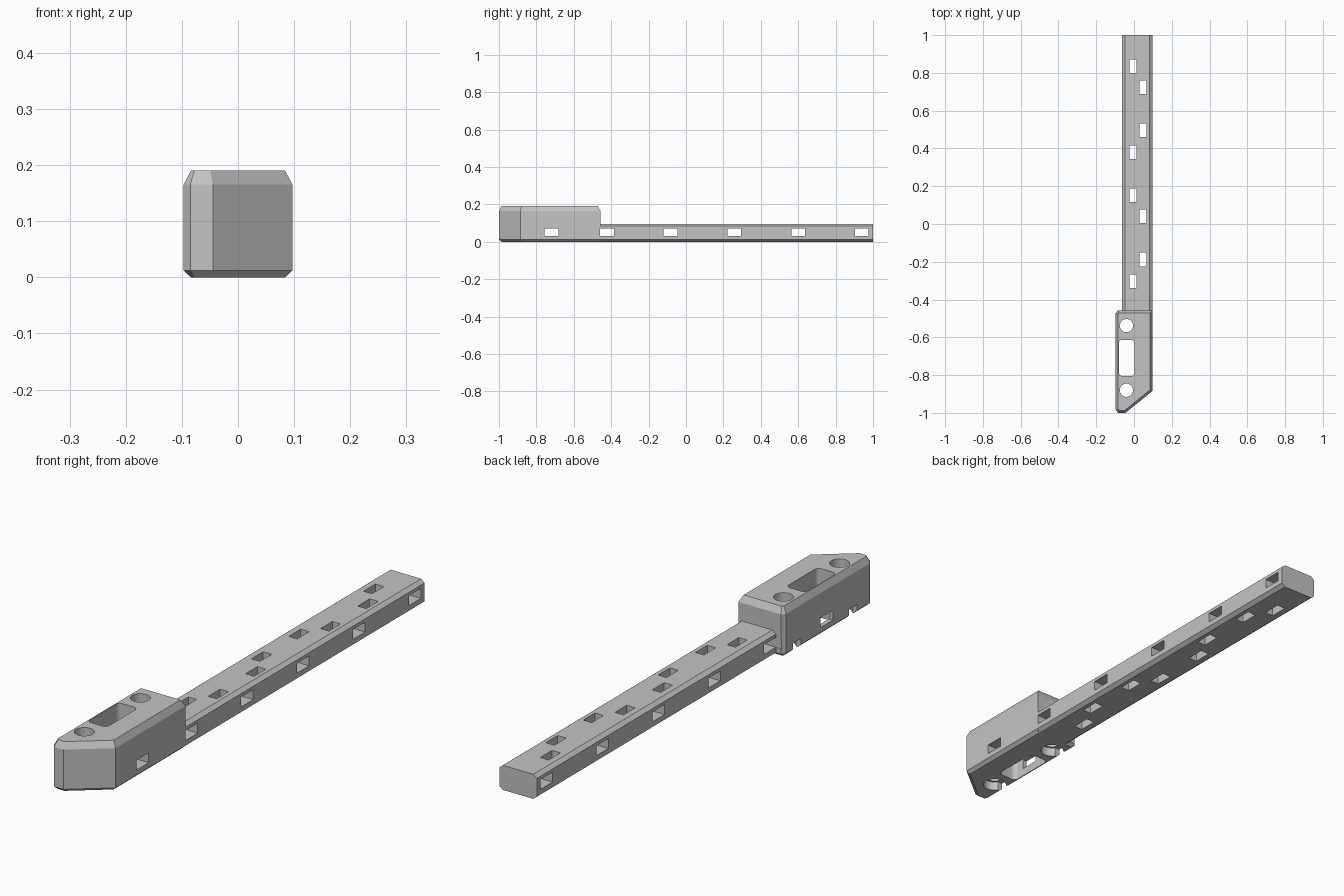
import bpy, bmesh
from math import cos, sin, pi, radians
from mathutils import Vector

cube = bpy.data.objects.get("Cube")
if cube:
    bpy.data.objects.remove(cube, do_unlink=True)

grey = bpy.data.materials.new("plain grey")
grey.use_nodes = True
grey.diffuse_color = (0.55, 0.55, 0.55, 1)
grey.node_tree.nodes["Principled BSDF"].inputs["Base Color"].default_value = (0.55, 0.55, 0.55, 1)


def loft(name, rings):
    """Closed solid through matching rings of points."""
    bm = bmesh.new()
    loops = [[bm.verts.new(p) for p in ring] for ring in rings]
    for a, b in zip(loops, loops[1:]):
        for i in range(len(a)):
            j = (i + 1) % len(a)
            bm.faces.new((a[i], a[j], b[j], b[i]))
    bm.faces.new(loops[0])
    bm.faces.new(loops[-1])
    bmesh.ops.recalc_face_normals(bm, faces=bm.faces)
    mesh = bpy.data.meshes.new(name)
    bm.to_mesh(mesh)
    bm.free()
    mesh.materials.append(grey)
    ob = bpy.data.objects.new(name, mesh)
    bpy.context.collection.objects.link(ob)
    return ob


def inset(points, d):
    """Mitred inward offset of a clockwise outline."""
    pts = [Vector(p) for p in points]
    result = []
    for i, p in enumerate(pts):
        e1 = (p - pts[i - 1]).normalized()
        e2 = (pts[(i + 1) % len(pts)] - p).normalized()
        n1, n2 = Vector((-e1.y, e1.x)), Vector((-e2.y, e2.x))
        result.append(p + (n1 + n2) * d / (1 + n1.dot(n2)))
    return result


def prism(name, outline, z0, z1):
    return loft(name, [[(p[0], p[1], z) for p in outline] for z in (z0, z1)])


def box(name, x0, x1, y0, y1, z0, z1):
    return prism(name, [(x0, y0), (x1, y0), (x1, y1), (x0, y1)], z0, z1)


def circle(x, y, r, n=40):
    return [(x + r * cos(2 * pi * i / n), y + r * sin(2 * pi * i / n)) for i in range(n)]


def rounded(x0, x1, y0, y1, r, n=6):
    corners = [(x1 - r, y1 - r), (x0 + r, y1 - r), (x0 + r, y0 + r), (x1 - r, y0 + r)]
    return [(cx + r * cos((k + i / n) * pi / 2), cy + r * sin((k + i / n) * pi / 2))
            for k, (cx, cy) in enumerate(corners) for i in range(n + 1)]


# Long bar with chamfered long edges
L, R, C = -0.063, 0.097, 0.015
section = [(L + C, 0), (R - C, 0), (R, 0.012), (R, 0.083), (R - C, 0.095),
           (L + C, 0.095), (L, 0.083), (L, 0.012)]
body = loft("bar_with_mounting_block", [[(x, y, z) for x, z in section] for y in (-0.52, 1)])

# Mounting block with a slanted nose and chamfered rims
outline = [(R, -0.458), (-0.085, -0.458), (-0.097, -0.472), (-0.097, -0.982),
           (-0.085, -1), (-0.045, -1), (R, -0.885)]
small = inset(outline, 0.013)
block = loft("block", [[(p[0], p[1], z) for p in ring] for ring, z in
                       ((small, 0), (outline, 0.012), (outline, 0.165), (small, 0.19))])

# Cutters: rectangular holes down through the bar
cutters = []
for x, ys in ((-0.006, (0.836, 0.38, 0.152, -0.304)), (0.048, (0.724, 0.496, 0.04, -0.188))):
    for y in ys:
        cutters.append(box("hole", x - 0.018, x + 0.018, y - 0.036, y + 0.036, -0.1, 0.3))

# Cutters: sideways holes
for y in (-0.72, -0.422, -0.083, 0.258, 0.6, 0.94):
    cutters.append(box("side_hole", -0.3, 0.3, y - 0.037, y + 0.037, 0.032, 0.07))

# Cutters: slot, screw holes, recesses and their channels to the side
cutters.append(prism("slot", rounded(-0.08, 0.002, -0.805, -0.613, 0.018), -0.1, 0.3))
for y in (-0.538, -0.88):
    cutters.append(prism("screw_hole", circle(-0.04, y, 0.035), -0.1, 0.3))
    cutters.append(prism("recess", circle(-0.04, y, 0.043), -0.1, 0.036))
    cutters.append(box("channel", -0.2, -0.045, y - 0.024, y + 0.024, -0.1, 0.036))

# Combine and bake the result
for tool, operation in [(block, "UNION")] + [(c, "DIFFERENCE") for c in cutters]:
    mod = body.modifiers.new(tool.name, "BOOLEAN")
    mod.operation, mod.solver, mod.object = operation, "EXACT", tool
    tool.hide_render = True
bpy.context.view_layer.update()
baked = bpy.data.meshes.new_from_object(body.evaluated_get(bpy.context.evaluated_depsgraph_get()))
body.modifiers.clear()
body.data = baked
for tool in [block] + cutters:
    bpy.data.objects.remove(tool, do_unlink=True)

# Smooth only the round walls
bpy.ops.object.select_all(action="DESELECT")
body.select_set(True)
bpy.context.view_layer.objects.active = body
bpy.ops.object.shade_smooth_by_angle(angle=radians(25))
